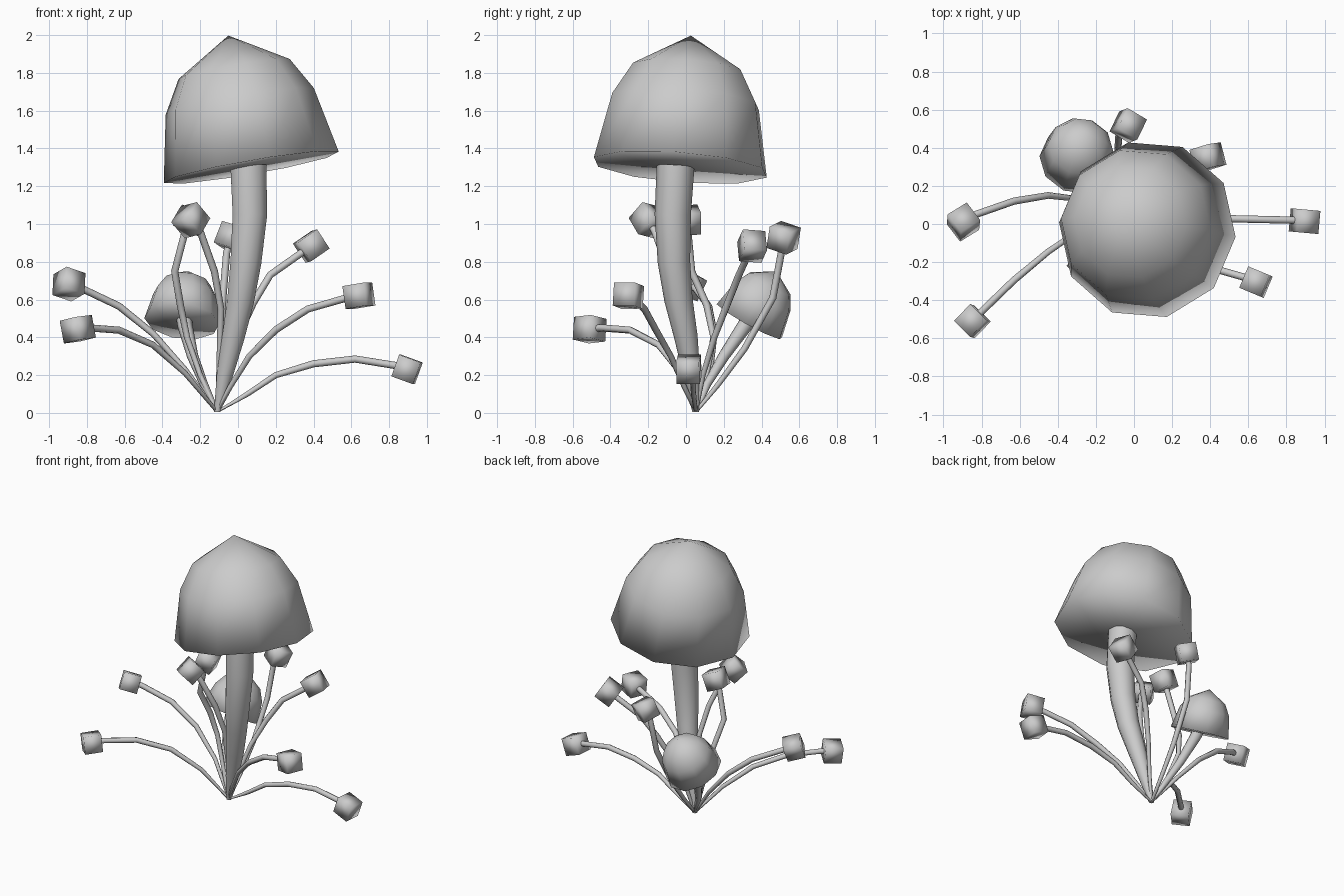
import bpy, bmesh, math
from mathutils import Vector, Matrix

if "Cube" in bpy.data.objects:
    bpy.data.objects.remove(bpy.data.objects["Cube"])

BASE = (-0.11, 0.052, 0.005)


def finish(bm, name, angle=60):
    bmesh.ops.recalc_face_normals(bm, faces=bm.faces)
    me = bpy.data.meshes.new(name)
    bm.to_mesh(me)
    bm.free()
    ob = bpy.data.objects.new(name, me)
    bpy.context.collection.objects.link(ob)
    bpy.ops.object.select_all(action='DESELECT')
    ob.select_set(True)
    bpy.context.view_layer.objects.active = ob
    bpy.ops.object.shade_smooth_by_angle(angle=math.radians(angle))
    return ob


def tube(name, path, radii, sides=8):
    """Tapered tube along a path of points, closed at both ends."""
    pts = [Vector(p) for p in path]
    bm = bmesh.new()
    rings = []
    for i, p in enumerate(pts):
        t = (pts[min(i + 1, len(pts) - 1)] - pts[max(i - 1, 0)]).normalized()
        if i == 0:
            t = Vector((0, 0, 1))
        u = (Vector((0, 1, 0)) - t * t.y).normalized()
        v = t.cross(u)
        rings.append([bm.verts.new(p + radii[i] * (u * math.cos(a) + v * math.sin(a)))
                      for a in (2 * math.pi * k / sides for k in range(sides))])
    for a, b in zip(rings, rings[1:]):
        for k in range(sides):
            n = (k + 1) % sides
            bm.faces.new((a[k], a[n], b[n], b[k]))
    bm.faces.new(rings[0])
    bm.faces.new(rings[-1])
    return finish(bm, name)


def cap(name, centre, axis, scale, sides=10, phase=-5):
    """Low-poly bell closed by a flat underside, smooth across the rim."""
    profile = [(0.472, 0.0), (0.40, 0.355), (0.30, 0.53)]
    bm = bmesh.new()
    rings = []
    for r, h in profile:
        rings.append([bm.verts.new((r * math.cos(a), r * math.sin(a), h))
                      for a in (math.radians(phase) + 2 * math.pi * k / sides for k in range(sides))])
    under, apex = bm.verts.new((0, 0, 0)), bm.verts.new((0, 0, 0.71))
    for k in range(sides):
        n = (k + 1) % sides
        for a, b in zip(rings, rings[1:]):
            bm.faces.new((a[k], a[n], b[n], b[k]))
        bm.faces.new((under, rings[0][n], rings[0][k]))
        bm.faces.new((rings[-1][k], rings[-1][n], apex))
    rot = Vector((0, 0, 1)).rotation_difference(Vector(axis)).to_matrix().to_4x4()
    bmesh.ops.transform(bm, verts=bm.verts,
                        matrix=Matrix.Translation(centre) @ rot @ Matrix.Scale(scale, 4))
    return finish(bm, name, 180)


def bud(name, centre, direction, roll, size=0.122):
    """Cube bud at a sprout tip, turned along the sprout."""
    bm = bmesh.new()
    rot = Vector(direction).to_track_quat('Z', 'Y').to_matrix().to_4x4()
    bmesh.ops.create_cube(bm, size=size, matrix=Matrix.Translation(centre) @ rot
                          @ Matrix.Rotation(math.radians(roll), 4, 'Z'))
    return finish(bm, name, 95)


# Main mushroom
tube("main_stem", [BASE, (-0.07, 0.03, 0.2), (-0.025, 0.0, 0.4), (0.015, -0.04, 0.6),
                   (0.042, -0.064, 0.8), (0.063, -0.07, 1.05), (0.055, -0.055, 1.31)],
     [0.018, 0.045, 0.062, 0.075, 0.086, 0.096, 0.1], sides=10)
cap("main_cap", (0.07, -0.03, 1.30), (-0.174, 0.08, 1), 1.0)

# Small mushroom behind
tube("small_stem", [BASE, (-0.18, 0.11, 0.15), (-0.24, 0.20, 0.30), (-0.28, 0.31, 0.46),
                    (-0.285, 0.335, 0.50)], [0.012, 0.022, 0.03, 0.04, 0.042])
cap("small_cap", (-0.297, 0.335, 0.487), (0.13, 0.55, 1), 0.425)

# Sprouts: path points after the base, bud centre, bud roll
sprouts = [
    ([(0.05, 0.04, 0.10), (0.20, 0.035, 0.20), (0.40, 0.03, 0.26), (0.62, 0.025, 0.285), (0.84, 0.02, 0.25)],
     (0.895, 0.015, 0.23), 0),
    ([(-0.04, -0.01, 0.14), (0.06, -0.08, 0.30), (0.20, -0.16, 0.44), (0.37, -0.22, 0.55), (0.58, -0.28, 0.61)],
     (0.64, -0.305, 0.62), 0),
    ([(-0.06, 0.09, 0.20), (0.0, 0.15, 0.40), (0.08, 0.22, 0.58), (0.17, 0.28, 0.73), (0.34, 0.335, 0.85)],
     (0.388, 0.35, 0.883), -5),
    ([(-0.10, 0.17, 0.15), (-0.09, 0.31, 0.34), (-0.08, 0.46, 0.61), (-0.06, 0.505, 0.85)],
     (-0.03, 0.517, 0.927), 40),
    ([(-0.10, 0.03, 0.25), (-0.09, -0.03, 0.55), (-0.125, -0.09, 0.75), (-0.20, -0.165, 0.96)],
     (-0.25, -0.20, 1.02), 15),
    ([(-0.20, 0.11, 0.20), (-0.27, 0.145, 0.40), (-0.305, 0.11, 0.57), (-0.335, 0.03, 0.75), (-0.28, 0.01, 0.96)],
     (-0.255, 0.01, 1.02), 10),
    ([(-0.28, 0.13, 0.23), (-0.45, 0.15, 0.42), (-0.63, 0.12, 0.565), (-0.83, 0.05, 0.66)],
     (-0.895, 0.01, 0.682), 20),
    ([(-0.28, -0.03, 0.21), (-0.45, -0.145, 0.36), (-0.63, -0.295, 0.438), (-0.79, -0.45, 0.45)],
     (-0.848, -0.51, 0.443), 10),
]
for i, (path, tip, roll) in enumerate(sprouts, 1):
    pts = [BASE] + path + [tip]
    n = len(pts) - 1
    tube(f"sprout_{i}", pts, [0.011 + 0.008 * min(1, 2 * k / n) for k in range(n + 1)])
    bud(f"bud_{i}", tip, Vector(tip) - Vector(path[-1]), roll)
